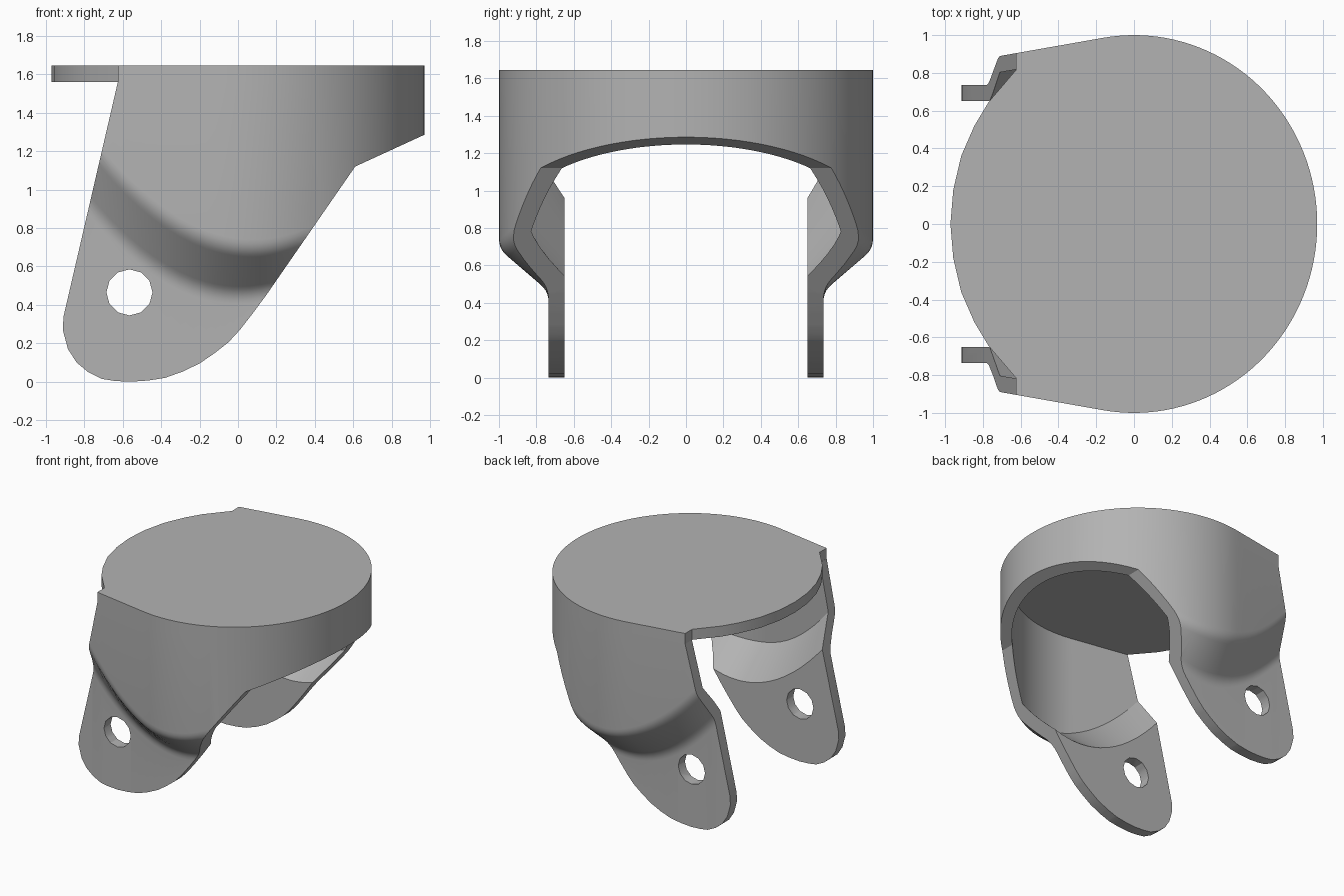
import bpy, bmesh, math
from mathutils import Vector

old = bpy.data.objects.get("Cube")
if old:
    bpy.data.objects.remove(old, do_unlink=True)

WALL = 0.085
RX, RY = 0.97, 1.0
CAP_BOTTOM, TOP = 1.56, 1.645
LEG_Y = 0.735

grey = bpy.data.materials.new("plain grey")
grey.use_nodes = True
colour = (0.45, 0.45, 0.45, 1)
grey.diffuse_color = colour
grey.node_tree.nodes["Principled BSDF"].inputs["Base Color"].default_value = colour


def finish(bm, name):
    bmesh.ops.recalc_face_normals(bm, faces=bm.faces)
    mesh = bpy.data.meshes.new(name)
    bm.to_mesh(mesh)
    bm.free()
    mesh.materials.append(grey)
    obj = bpy.data.objects.new(name, mesh)
    bpy.context.collection.objects.link(obj)
    return obj


def prism(points, shift, name):
    """Closed polygon pushed along one vector."""
    bm = bmesh.new()
    face = bm.faces.new([bm.verts.new(p) for p in points])
    moved = bmesh.ops.extrude_face_region(bm, geom=[face])["geom"]
    bmesh.ops.translate(bm, vec=shift, verts=[v for v in moved if isinstance(v, bmesh.types.BMVert)])
    return finish(bm, name)


def outline(rx, ry, x_end):
    """U-shaped plan: round nose with straight tapering tails."""
    sweep = math.radians(99.7)
    arc = [(rx * math.cos(a), ry * math.sin(a))
           for a in (sweep * (i / 36 - 1) for i in range(73))]
    x0, y0 = arc[-1]
    slope = ry * math.cos(sweep) / (-rx * math.sin(sweep))
    tail = []
    for i in range(1, 13):
        x = x0 + (x_end - x0) * i / 12
        tail.append((x, y0 + slope * (x - x0)))
    return [(x, -y) for x, y in reversed(tail)] + arc + tail


def rounded(corner, before, after, size, steps=5):
    """Small curve replacing a corner of the wall section."""
    c, p, q = Vector(corner), Vector(before), Vector(after)
    start = c + (p - c).normalized() * size
    end = c + (q - c).normalized() * size
    return [start * (1 - t) ** 2 + c * 2 * t * (1 - t) + end * t * t
            for t in (i / steps for i in range(steps + 1))]


def section(x, y, leg, lift_top, lift_low, size):
    """Wall section from top to bottom: straight, sloping in, straight leg."""
    side = 1 if y >= 0 else -1
    y = abs(y)
    low_y = min(y, leg)
    z_high = min(0.685 + 0.76 * (x - 0.08) ** 2 + lift_top, 1.48)
    z_low = min(0.46 + 0.77 * x * x + lift_low, z_high - 0.1)
    top, high = (y, CAP_BOTTOM), (y, z_high)
    low, foot = (low_y, z_low), (low_y, -0.1)
    if size:
        pts = [top] + rounded(high, top, low, size) + rounded(low, high, foot, size) + [foot]
    else:
        pts = [top, high, low, foot]
    return [(x, side * p[0], p[1]) for p in pts]


# Yoke: bent sheet swept around the U-shaped plan
bm = bmesh.new()
outer = outline(RX, RY, -1.0)
inner = outline(RX - WALL, RY - WALL, -1.0)
rings = []
for (ox, oy), (ix, iy) in zip(outer, inner):
    loop = section(ox, oy, LEG_Y, 0, 0, 0.055)
    loop += reversed(section(ix, iy, LEG_Y - WALL, 0.03, 0.05, 0))
    rings.append([bm.verts.new(p) for p in loop])
count = len(rings[0])
for a, b in zip(rings, rings[1:]):
    for i in range(count):
        j = (i + 1) % count
        bm.faces.new((a[i], a[j], b[j], b[i]))
bm.faces.new(rings[0])
bm.faces.new(rings[-1])
yoke = finish(bm, "yoke")

# Side silhouette and axle hole
side_profile = [(-0.593, 1.7), (-0.908, 0.34), (-0.912, 0.27), (-0.885, 0.17), (-0.84, 0.1),
                (-0.78, 0.05), (-0.71, 0.015), (-0.64, 0.004), (-0.56, 0), (-0.47, 0.006),
                (-0.38, 0.02), (-0.29, 0.052), (-0.2, 0.095), (-0.12, 0.15), (-0.05, 0.205),
                (0.01, 0.27), (0.08, 0.36), (0.15, 0.455), (0.61, 1.12), (1.1, 1.345), (1.1, 1.7)]
trim = prism([(x, -1.2, z) for x, z in side_profile], (0, 2.4, 0), "side_trim")
hole_points = [(-0.565 + 0.12 * math.cos(math.tau * i / 12), -1.2,
                0.465 + 0.12 * math.sin(math.tau * i / 12)) for i in range(12)]
hole = prism(hole_points, (0, 2.4, 0), "axle_hole")

bpy.context.view_layer.objects.active = yoke
for cutter, operation in ((trim, "INTERSECT"), (hole, "DIFFERENCE")):
    mod = yoke.modifiers.new(cutter.name, "BOOLEAN")
    mod.object, mod.operation, mod.solver = cutter, operation, "EXACT"
    bpy.ops.object.modifier_apply(modifier=mod.name)
    bpy.data.objects.remove(cutter, do_unlink=True)

# Top plate: follows the yoke, with a rounded rear edge between the legs
rear = [(-0.625, 0.815), (-0.77, 0.645), (-0.845, 0.52), (-0.915, 0.36), (-0.957, 0.18)]
plan = outline(RX, RY, -0.625) + rear + [(-0.972, 0)] + [(x, -y) for x, y in reversed(rear)]
plate = prism([(x, y, CAP_BOTTOM) for x, y in plan], (0, 0, TOP - CAP_BOTTOM), "top_plate")

for obj in (yoke, plate):
    bpy.ops.object.select_all(action="DESELECT")
    obj.select_set(True)
    bpy.context.view_layer.objects.active = obj
    bpy.ops.object.shade_smooth_by_angle(angle=math.radians(30))
